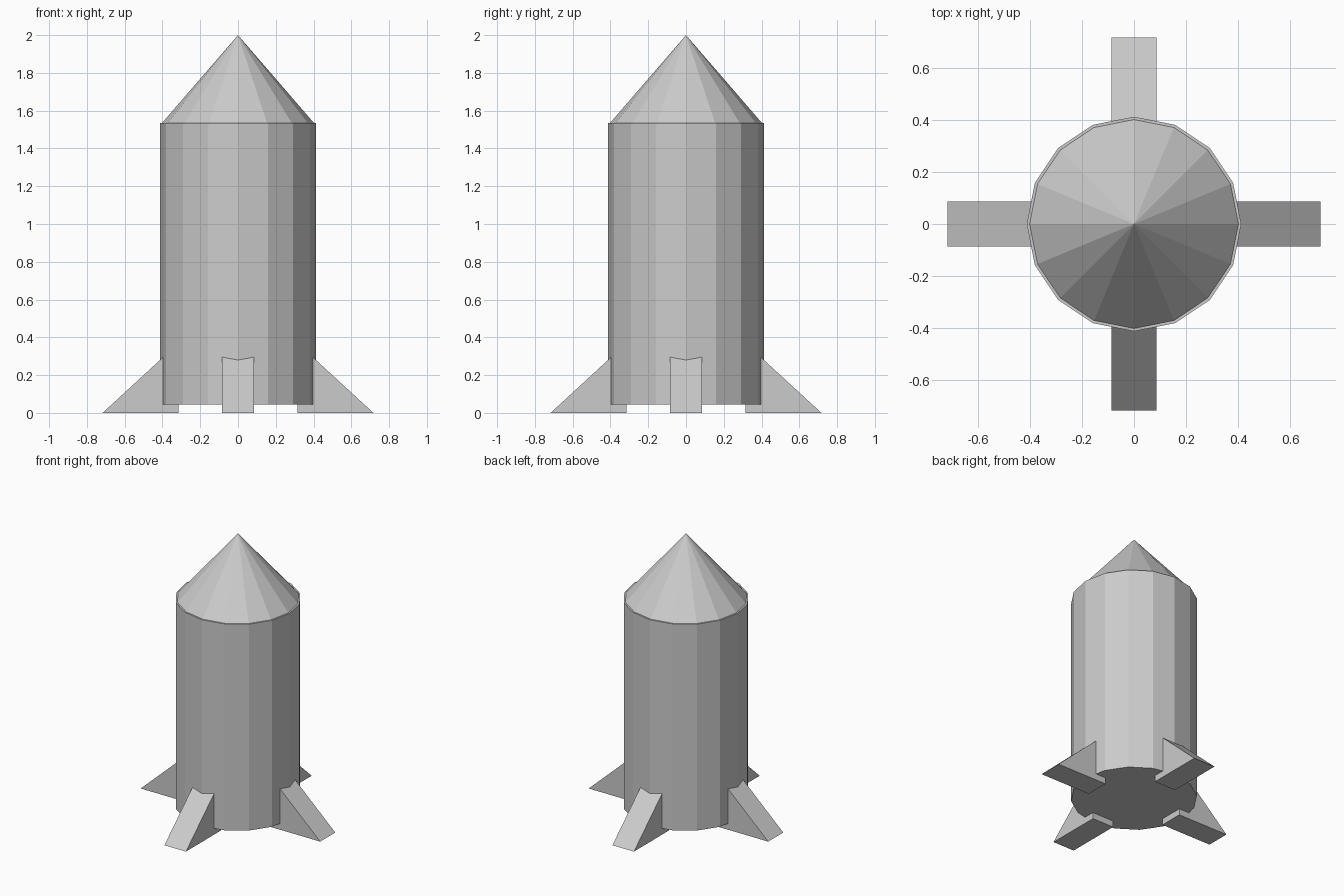
import bpy, bmesh
from math import pi, cos, sin
from mathutils import Matrix

if "Cube" in bpy.data.objects:
    bpy.data.objects.remove(bpy.data.objects["Cube"])

SIDES = 16


def make_object(name, bm):
    bmesh.ops.recalc_face_normals(bm, faces=bm.faces)
    mesh = bpy.data.meshes.new(name)
    bm.to_mesh(mesh)
    bm.free()
    obj = bpy.data.objects.new(name, mesh)
    bpy.context.collection.objects.link(obj)
    return obj


def tapered(name, r_bottom, r_top, z0, z1):
    """Faceted prism or cone with corners on the x and y axes."""
    bm = bmesh.new()
    ring = [(cos(2 * pi * i / SIDES), sin(2 * pi * i / SIDES)) for i in range(SIDES)]
    low = [bm.verts.new((r_bottom * x, r_bottom * y, z0)) for x, y in ring]
    bm.faces.new(low)
    if r_top:
        high = [bm.verts.new((r_top * x, r_top * y, z1)) for x, y in ring]
        bm.faces.new(high)
    else:
        tip = bm.verts.new((0, 0, z1))
    for i in range(SIDES):
        j = (i + 1) % SIDES
        if r_top:
            bm.faces.new((low[i], low[j], high[j], high[i]))
        else:
            bm.faces.new((low[i], low[j], tip))
    return make_object(name, bm)


def fin(name, angle):
    """Triangular side profile extruded across the fin width."""
    half = 0.086
    profile = [(0.315, 0), (0.717, 0), (0.315, 0.37)]
    bm = bmesh.new()
    face = bm.faces.new([bm.verts.new((x, -half, z)) for x, z in profile])
    out = bmesh.ops.extrude_face_region(bm, geom=[face])
    moved = [g for g in out["geom"] if isinstance(g, bmesh.types.BMVert)]
    bmesh.ops.translate(bm, verts=moved, vec=(0, 2 * half, 0))
    bm.transform(Matrix.Rotation(angle, 4, 'Z'))
    return make_object(name, bm)


# Main body and nose, the nose slightly narrower so a thin rim shows
tapered("body", 0.413, 0.413, 0.045, 1.535)
tapered("nose_cone", 0.402, 0, 1.535, 2.0)

# Four fins the rocket stands on
for i, side in enumerate(("right", "back", "left", "front")):
    fin(side + "_fin", i * pi / 2)
